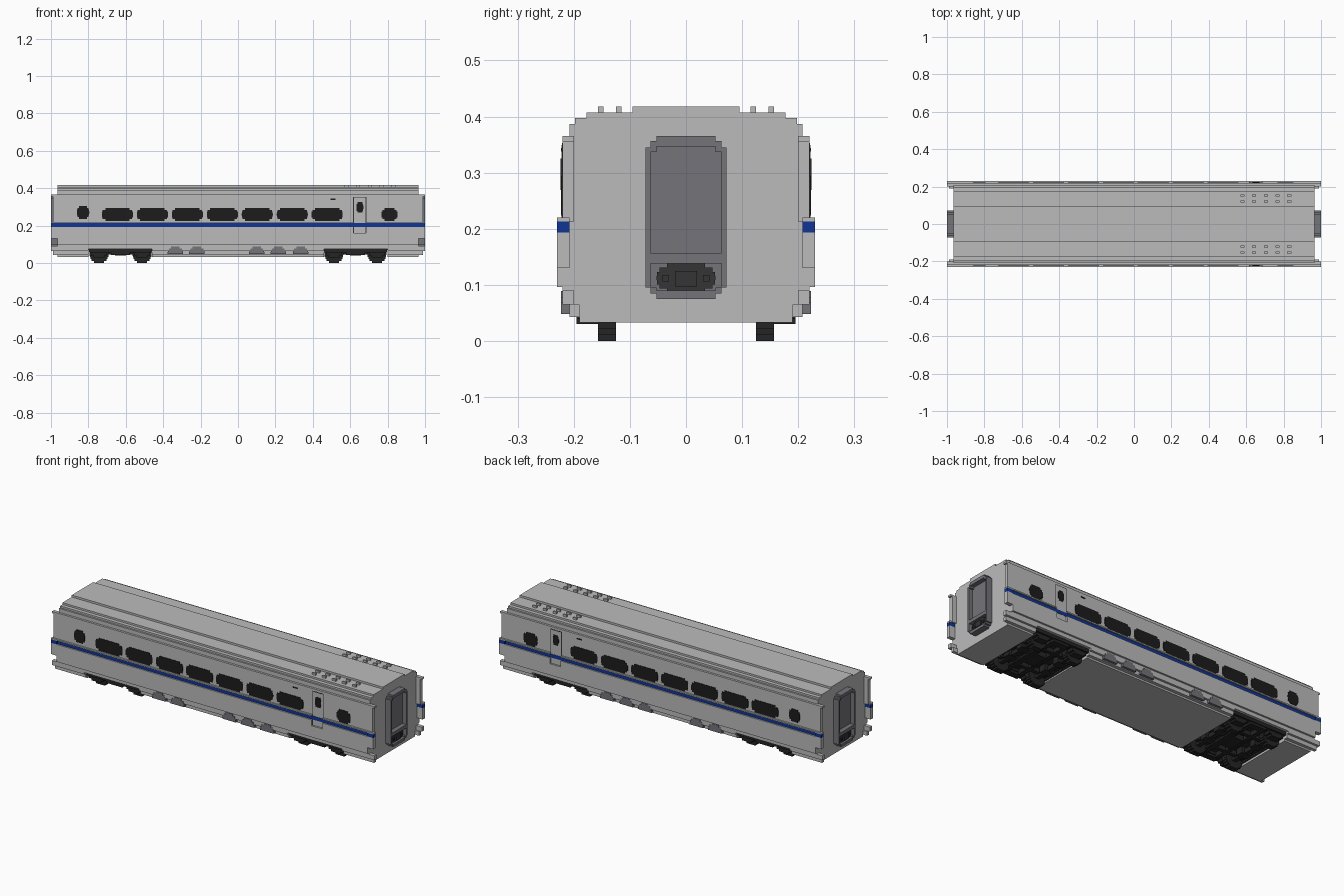
import bpy
import bmesh
import math

if "Cube" in bpy.data.objects:
    bpy.data.objects.remove(bpy.data.objects["Cube"], do_unlink=True)


def material(name, rgb):
    m = bpy.data.materials.new(name)
    m.use_nodes = True
    m.diffuse_color = (*rgb, 1)
    bsdf = m.node_tree.nodes["Principled BSDF"]
    bsdf.inputs["Base Color"].default_value = (*rgb, 1)
    bsdf.inputs["Roughness"].default_value = 0.7
    return m


SILVER = material("silver_grey", (0.5, 0.5, 0.5))
GREY = material("slate_grey", (0.175, 0.175, 0.195))
BLUE = material("stripe_blue", (0.005, 0.035, 0.3))
GLASS = material("window_black", (0.012, 0.012, 0.012))
IRON = material("bogie_black", (0.018, 0.018, 0.018))
STEEL = material("coupler_dark", (0.035, 0.035, 0.035))


def rows(cx, z0, steps):
    """Symmetric stepped outline stacked upward from (top height, half width) rows."""
    right, z = [], z0
    for top, half in steps:
        right += [(half, z), (half, top)]
        z = top
    return [(cx + h, z) for h, z in right] + [(cx - h, z) for h, z in reversed(right)]


def rect(a0, a1, z0, z1):
    return [(a0, z0), (a1, z0), (a1, z1), (a0, z1)]


def oval(cx, cz, rx, rz, n, power=2.0, base=-1.0):
    """Blocky (super)ellipse made of n rows, starting at a fraction of its height."""
    steps = []
    for i in range(n):
        t0 = base + (1 - base) * i / n
        t1 = base + (1 - base) * (i + 1) / n
        mid = abs(t0 + t1) / 2
        steps.append((cz + rz * t1, rx * (1 - mid ** power) ** (1 / power)))
    return rows(cx, cz + rz * base, steps)


def part(name, mat, solids, mirror_x=False, mirror_y=False):
    """Extrude each (axis, outline, low, high) into one mesh, with mirrored copies."""
    bm = bmesh.new()
    for sx in ((1, -1) if mirror_x else (1,)):
        for sy in ((1, -1) if mirror_y else (1,)):
            for axis, outline, lo, hi in solids:
                ends = []
                for d in (lo, hi):
                    pts = [(d, a, z) if axis == "x" else (a, d, z) for a, z in outline]
                    ends.append([bm.verts.new((x * sx, y * sy, z)) for x, y, z in pts])
                bm.faces.new(ends[0])
                bm.faces.new(ends[1])
                n = len(outline)
                for i in range(n):
                    j = (i + 1) % n
                    bm.faces.new((ends[0][i], ends[0][j], ends[1][j], ends[1][i]))
    bmesh.ops.recalc_face_normals(bm, faces=bm.faces)
    mesh = bpy.data.meshes.new(name)
    bm.to_mesh(mesh)
    bm.free()
    mesh.materials.append(mat)
    obj = bpy.data.objects.new(name, mesh)
    bpy.context.collection.objects.link(obj)
    return obj


def box(x0, x1, y0, y1, z0, z1):
    return ("x", rect(y0, y1, z0, z1), x0, x1)


END = 0.965

# Main shell with stepped roof
shell = rows(0, 0.075, [(0.365, 0.22), (0.387, 0.208), (0.397, 0.198),
                        (0.407, 0.177), (0.418, 0.095)])
part("body_shell", SILVER, [("x", shell, -END, END)])

# Underfloor skirts, leaving open bays for the bogies
skirt = rows(0, 0.033, [(0.043, 0.19), (0.065, 0.208), (0.075, 0.22)])
part("underfloor", SILVER, [("x", skirt, a, b) for a, b in
                            ((-END, -0.8), (-0.46, 0.46), (0.8, END))])

# Raised lower belt, broken at the doors, with a groove for the stripe
part("side_belt", SILVER, [
    box(-END, END, 0.215, 0.23, 0.096, 0.16),
    box(-END, 0.618, 0.215, 0.23, 0.16, 0.193),
    box(0.684, END, 0.215, 0.23, 0.16, 0.193),
    box(-END, 0.618, 0.215, 0.23, 0.213, 0.22),
    box(0.684, END, 0.215, 0.23, 0.213, 0.22)], mirror_y=True)
part("side_stripe", BLUE, [box(-END, END, 0.215, 0.223, 0.193, 0.213)], mirror_y=True)

# Side walls reaching past the end walls
part("end_wing", SILVER, [
    box(END, 0.99, 0.2, 0.22, 0.213, 0.355),
    box(END, 1.0, 0.2, 0.22, 0.355, 0.365),
    box(END, 1.0, 0.208, 0.23, 0.13, 0.193),
    box(END, 1.0, 0.208, 0.23, 0.213, 0.22),
    box(END, 0.99, 0.19, 0.208, 0.043, 0.065),
    box(END, 1.0, 0.2, 0.22, 0.065, 0.09)], mirror_x=True, mirror_y=True)
part("end_stripe", BLUE, [box(END, 1.0, 0.208, 0.23, 0.193, 0.213)],
     mirror_x=True, mirror_y=True)

# Windows
panes = [("y", oval(-0.645 + 0.187 * i, 0.259, 0.083, 0.035, 7, 3.5), 0.214, 0.2225)
         for i in range(7)]
panes += [("y", oval(-0.828, 0.27, 0.033, 0.035, 7, 2.5), 0.214, 0.2225),
          ("y", oval(0.81, 0.259, 0.043, 0.035, 7, 2.5), 0.214, 0.2225)]
part("side_windows", GLASS, panes, mirror_y=True)

# Doors with window, thin dark seam and marker slot above the last window
part("door_seam", STEEL, [box(0.616, 0.686, 0.214, 0.2206, 0.157, 0.353)], mirror_y=True)
part("door", SILVER, [box(0.62, 0.682, 0.214, 0.2215, 0.161, 0.349)], mirror_y=True)
part("door_stripe", BLUE, [box(0.616, 0.686, 0.214, 0.223, 0.193, 0.213)], mirror_y=True)
part("door_window", GLASS, [("y", oval(0.652, 0.297, 0.018, 0.028, 6, 3), 0.214, 0.2235)],
     mirror_y=True)
part("marker_slot", GLASS, [box(0.495, 0.522, 0.215, 0.2225, 0.338, 0.344)], mirror_y=True)

# Half-round skirt covers
part("skirt_covers", GREY, [("y", oval(x, 0.048, 0.042, 0.041, 4, 2.2, 0.0), 0.2, 0.2225)
                            for x in (-0.335, -0.22, 0.1, 0.215, 0.335)], mirror_y=True)

# Roof vents
part("roof_vents", SILVER, [box(x - 0.011, x + 0.011, y - 0.005, y + 0.005, 0.4, 0.418)
                            for x in (0.58, 0.642, 0.705, 0.767, 0.83)
                            for y in (0.12, 0.152)], mirror_y=True)

# End gangways: back plate, stepped rim and lower sill around the coupler pocket
plate = rows(0, 0.075, [(0.085, 0.05), (0.095, 0.063), (0.345, 0.072),
                        (0.356, 0.062), (0.365, 0.05)])
part("gangway_back", GREY, [("x", plate, END - 0.01, 0.975)], mirror_x=True)
part("gangway_rim", GREY, [
    box(0.97, 1.0, 0.063, 0.072, 0.095, 0.345),
    box(0.97, 1.0, 0.053, 0.063, 0.085, 0.095),
    box(0.97, 1.0, 0.053, 0.063, 0.337, 0.356)], mirror_x=True, mirror_y=True)
part("gangway_sills", GREY, [
    box(0.97, 1.0, -0.053, 0.053, 0.075, 0.09),
    box(0.97, 1.0, -0.063, 0.063, 0.138, 0.157),
    box(0.97, 1.0, -0.053, 0.053, 0.347, 0.365)], mirror_x=True)
part("coupler", STEEL, [
    ("x", oval(0, 0.112, 0.053, 0.026, 7, 2.5), 0.97, 0.988),
    box(0.98, 0.996, -0.02, 0.02, 0.097, 0.125),
    box(0.98, 0.993, 0.03, 0.042, 0.106, 0.118),
    box(0.98, 0.993, -0.042, -0.03, 0.106, 0.118)], mirror_x=True)

# Bogies: wheels, axles and frame
for label, cx in (("rear", -0.628), ("front", 0.628)):
    wheels, frame = [], []
    for s in (-1, 1):
        ax = cx + s * 0.115
        wheels.append(("y", oval(ax, 0.048, 0.05, 0.048, 9, 2.3), 0.125, 0.157))
        frame += [
            ("y", oval(ax, 0.05, 0.045, 0.02, 4), 0.157, 0.195),          # axle box
            box(ax - 0.012, ax + 0.012, 0, 0.13, 0.036, 0.06),            # axle
            box(ax - 0.03, ax + 0.03, 0.03, 0.07, 0.034, 0.07),           # gear case
            box(cx + s * 0.155 - 0.01, cx + s * 0.155 + 0.01, 0, 0.19, 0.055, 0.075),
            box(cx + s * 0.04 - 0.012, cx + s * 0.04 + 0.012, 0, 0.19, 0.045, 0.075)]
    frame += [
        box(cx - 0.168, cx + 0.168, 0.16, 0.205, 0.056, 0.078),           # side beam
        box(cx - 0.05, cx + 0.05, 0.165, 0.2, 0.043, 0.06),               # spring seat
        box(cx - 0.15, cx + 0.15, 0.085, 0.105, 0.045, 0.07),             # inner beam
        box(cx - 0.03, cx + 0.03, 0, 0.05, 0.04, 0.075),                  # pivot
        box(cx - 0.17, cx + 0.17, 0, 0.2, 0.069, 0.077)]                  # bay lining
    part(label + "_wheels", IRON, wheels, mirror_y=True)
    part(label + "_bogie_frame", IRON, frame, mirror_y=True)
    part(label + "_brake_bars", STEEL, [
        box(cx + s * 0.115 - 0.05, cx + s * 0.115 - 0.04, 0, 0.12, 0.038, 0.046)
        for s in (-1, 1)], mirror_y=True)
